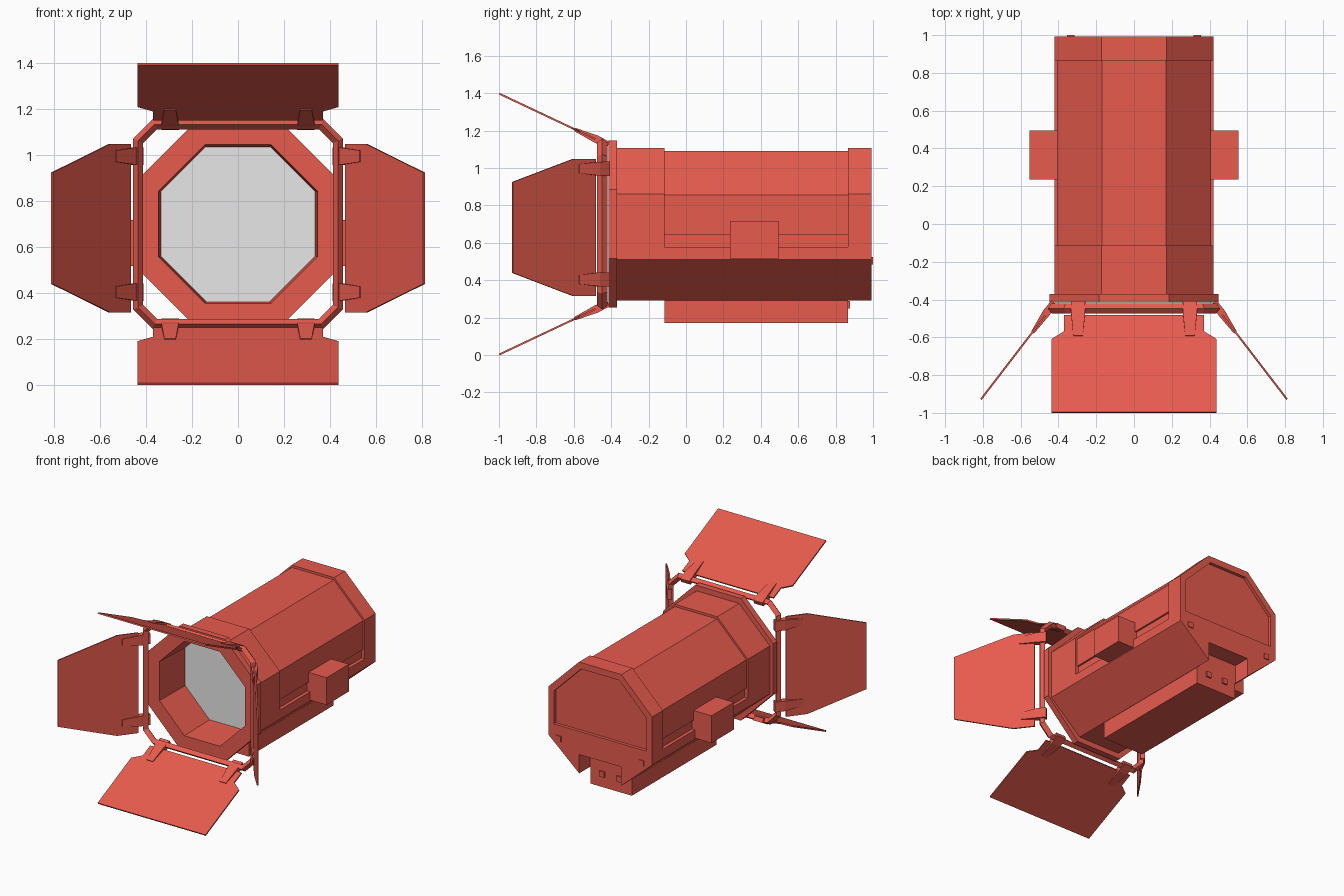
import bpy, bmesh, math
from mathutils import Vector

if "Cube" in bpy.data.objects:
    bpy.data.objects.remove(bpy.data.objects["Cube"])

C = 0.70  # height of the lamp axis


def material(name, rgb):
    m = bpy.data.materials.new(name)
    m.diffuse_color = (*rgb, 1)
    m.use_nodes = True
    m.node_tree.nodes["Principled BSDF"].inputs["Base Color"].default_value = m.diffuse_color
    return m


RED = material("red paint", (0.80, 0.105, 0.076))
GREY = material("pale lens grey", (0.8, 0.8, 0.8))


def loft(name, rings, mat=RED, closed=False):
    """Skin equal-length point rings; cap the ends or close into a torus."""
    bm = bmesh.new()
    vs = [[bm.verts.new(p) for p in ring] for ring in rings]
    n = len(vs[0])
    pairs = list(zip(vs, vs[1:])) + ([(vs[-1], vs[0])] if closed else [])
    for a, b in pairs:
        for i in range(n):
            j = (i + 1) % n
            bm.faces.new((a[i], a[j], b[j], b[i]))
    if not closed:
        bm.faces.new(vs[0])
        bm.faces.new(vs[-1])
    bmesh.ops.recalc_face_normals(bm, faces=bm.faces)
    me = bpy.data.meshes.new(name)
    bm.to_mesh(me)
    bm.free()
    me.materials.append(mat)
    ob = bpy.data.objects.new(name, me)
    bpy.context.collection.objects.link(ob)
    return ob


def mirrored(half):
    """Right half profile (bottom to top) -> full closed outline."""
    return half + [(-x, z) for x, z in reversed(half)]


def at_y(outline, y):
    return [(x, y, z) for x, z in outline]


def prism(name, outline, y0, y1, mat=RED):
    return loft(name, [at_y(outline, y0), at_y(outline, y1)], mat)


def box(name, x0, x1, y0, y1, z0, z1):
    return prism(name, [(x0, z0), (x1, z0), (x1, z1), (x0, z1)], y0, y1)


def octagon(h, c):
    """Square of half size h with corners cut by c, centred on the axis."""
    f = h - c
    return mirrored([(f, C - h), (h, C - f), (h, C + f), (f, C + h)])


def regular(r):
    return octagon(r, r * (1 - math.tan(math.pi / 8)))


shell = mirrored([(0.17, 0.292), (0.42, 0.51), (0.42, 0.862), (0.172, 1.107)])

# Front housing: recess, flange and collar in one closed skin
loft("front_housing", [
    at_y(regular(0.336), -0.115), at_y(regular(0.346), -0.415),
    at_y(regular(0.447), -0.415), at_y(regular(0.447), -0.37),
    at_y(shell, -0.37), at_y(shell, -0.115)], closed=True)
prism("lens", regular(0.338), -0.13, -0.122, GREY)

# Main body with a groove along each side
body = mirrored([(0.17, 0.292), (0.42, 0.51), (0.42, 0.578), (0.395, 0.578),
                 (0.395, 0.645), (0.408, 0.645), (0.408, 0.855), (0.17, 1.09)])
prism("main_body", body, -0.115, 0.866)

# Rear cap with a notch below and a recessed panel
cap_outline = mirrored([(0.17, 0.43), (0.17, 0.292), (0.42, 0.51),
                        (0.42, 0.862), (0.172, 1.107)])
cap = prism("rear_cap", cap_outline, 0.866, 0.993)
panel = mirrored([(0.375, 0.60), (0.375, 0.84), (0.155, 1.06)])
cutter = prism("panel_cutter", panel, 0.97, 1.05)
cutter.hide_render = True
mod = cap.modifiers.new("panel", "BOOLEAN")
mod.operation = "DIFFERENCE"
mod.solver = "EXACT"
mod.object = cutter
bpy.context.view_layer.objects.active = cap
bpy.ops.object.modifier_apply(modifier=mod.name)
bpy.data.objects.remove(cutter)

# Underside gear box, side mounts and rear knobs
box("lower_box", -0.168, 0.168, -0.115, 0.866, 0.17, 0.43)
for s, side in ((1, "right"), (-1, "left")):
    a, b = sorted((s * 0.39, s * 0.553))
    box(side + "_mount", a, b, 0.235, 0.495, 0.517, 0.717)
    for label, x, y, z in (("cap", 0.335, 0.993, 0.505), ("box", 0.07, 0.866, 0.268)):
        d = 0.02
        box(f"{side}_{label}_knob", s * x - d, s * x + d, y - 0.005, y + (0.007 if label == "cap" else 0.012), z - d, z + d)

# Barn door frame: diamond section swept round a cut-corner square
loft("door_frame", [
    at_y(octagon(0.435, 0.072), -0.475), at_y(octagon(0.457, 0.085), -0.448),
    at_y(octagon(0.435, 0.072), -0.420), at_y(octagon(0.413, 0.060), -0.448)],
    closed=True)


def place(u, r, y, ang, dz=0.0):
    """Across u, outward r, turned about the lamp axis."""
    s, c = math.sin(ang), math.cos(ang)
    return (u * c + r * s, y, C + dz - u * s + r * c)


def door(name, ang, p, q, half, dz):
    """Flat leaf from p to q in (r, y); half lists (fraction, half width)."""
    p, q = Vector(p), Vector(q)
    d = (q - p).normalized()
    n = Vector((-d.y, d.x)) * 0.005
    outline = half + [(t, -u) for t, u in reversed(half)]
    rings = []
    for s in (-1, 1):
        ring = []
        for t, u in outline:
            k = p.lerp(q, t) + n * s
            ring.append(place(u, k.x, k.y, ang, dz))
        rings.append(ring)
    loft(name, rings)


def hinge(name, ang, u, a, b):
    """Tapered clip from frame point a to door point b in (r, y)."""
    a, b = Vector(a), Vector(b)
    d = (b - a).normalized()
    n = Vector((-d.y, d.x))
    rings = []
    for t, w, h in ((0, 0.038, 0.016), (0.35, 0.037, 0.021), (1, 0.025, 0.009)):
        k = a.lerp(b, t)
        rings.append([place(u + i * w, *(k + n * h * j), ang)
                      for i, j in ((-1, -1), (1, -1), (1, 1), (-1, 1))])
    loft(name, rings)


# Four barn doors, each on two hinges
wide = [(0, 0.37), (0.165, 0.37), (0.245, 0.437), (1, 0.437)]
tapered = [(0, 0.367), (0.265, 0.367), (1, 0.243)]
for i, side in enumerate(("top", "right", "bottom", "left")):
    ang = i * math.pi / 2
    if i % 2 == 0:
        door(side + "_door", ang, (0.455, -0.485), (0.697, -0.998), wide, 0)
        tip = (0.506, -0.595)
    else:
        door(side + "_door", ang, (0.47, -0.485), (0.81, -0.928), tapered, -0.018)
        tip = (0.537, -0.575)
    for u in (-0.296, 0.296):
        hinge(f"{side}_hinge_{'a' if u < 0 else 'b'}", ang, u, (0.425, -0.415), tip)
